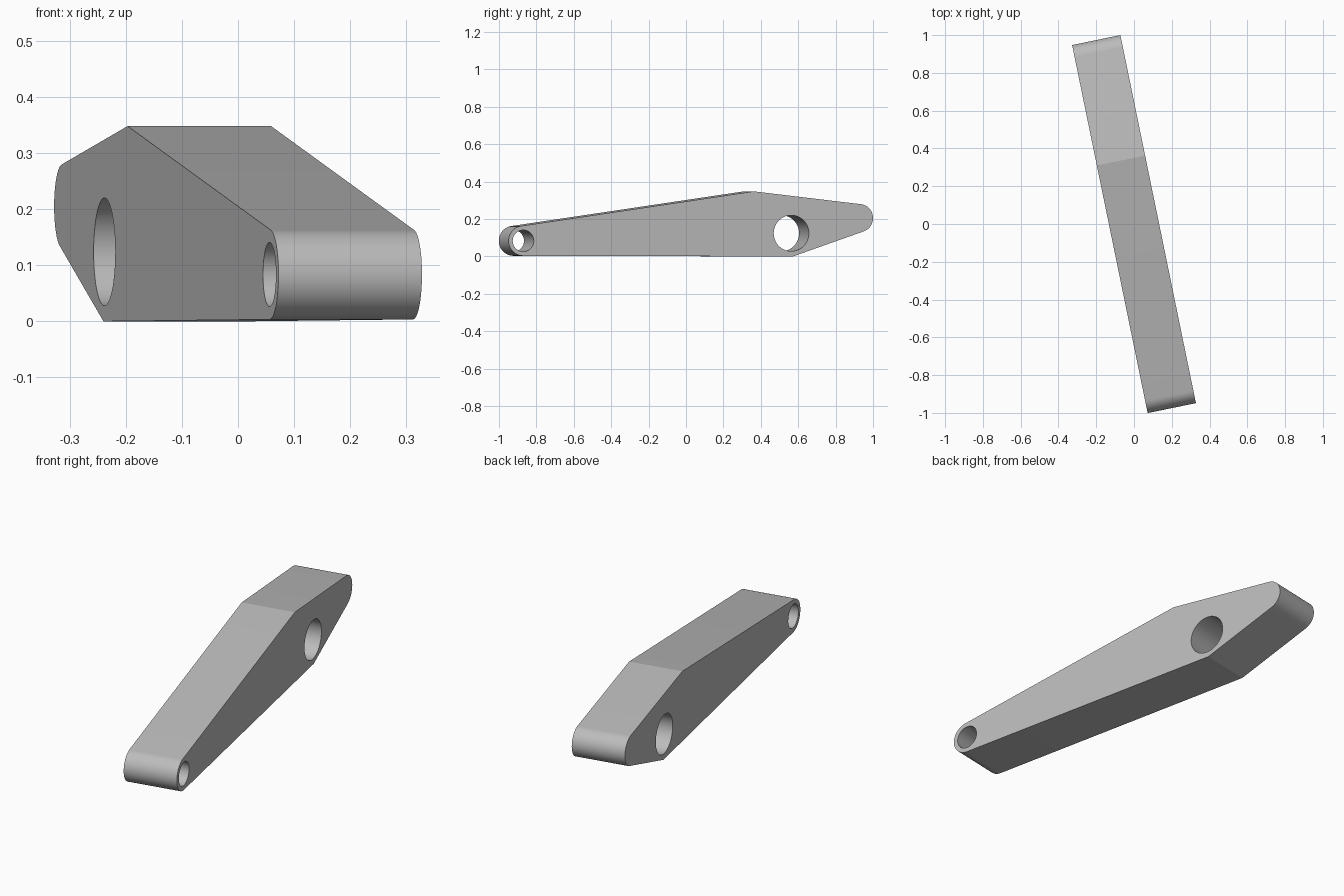
import bpy
import bmesh
from math import atan2, acos, cos, sin, pi, radians
from mathutils import Vector, Matrix

default = bpy.data.objects.get("Cube")
if default:
    bpy.data.objects.remove(default, do_unlink=True)

WIDTH = 0.261
YAW = radians(11.6)

# Side profile landmarks as (length, height)
apex = Vector((0.343, 0.348))
heel = Vector((0.557, 0.0))
nose, nose_r = Vector((-0.915, 0.0835)), 0.08
tail, tail_r = Vector((0.919, 0.205)), 0.075
bores = [(Vector((-0.915, 0.0835)), 0.0575), (Vector((0.548, 0.124)), 0.096)]

grey = bpy.data.materials.new("plain grey")
grey.use_nodes = True
grey.diffuse_color = (0.5, 0.5, 0.5, 1)
bsdf = next(n for n in grey.node_tree.nodes if n.type == 'BSDF_PRINCIPLED')
bsdf.inputs["Base Color"].default_value = (0.5, 0.5, 0.5, 1)


def tangent(point, centre, radius, side):
    """Angle on the circle where the line from the point touches it."""
    d = point - centre
    return atan2(d.y, d.x) + side * acos(radius / d.length)


def arc(centre, radius, start, end, steps=32):
    end = start + (end - start) % (2 * pi)
    angles = [start + (end - start) * i / steps for i in range(steps + 1)]
    return [centre + radius * Vector((cos(a), sin(a))) for a in angles]


def prism(name, outline, width):
    """Extrude a side outline symmetrically across x."""
    bm = bmesh.new()
    face = bm.faces.new([bm.verts.new((-width / 2, p.x, p.y)) for p in outline])
    side = bmesh.ops.extrude_face_region(bm, geom=[face])
    verts = [v for v in side["geom"] if isinstance(v, bmesh.types.BMVert)]
    bmesh.ops.translate(bm, verts=verts, vec=(width, 0, 0))
    bmesh.ops.recalc_face_normals(bm, faces=bm.faces)
    mesh = bpy.data.meshes.new(name)
    bm.to_mesh(mesh)
    bm.free()
    mesh.materials.append(grey)
    obj = bpy.data.objects.new(name, mesh)
    bpy.context.collection.objects.link(obj)
    return obj


# Lever body: straight flanks tangent to two rounded ends
outline = [heel]
outline += arc(tail, tail_r, tangent(heel, tail, tail_r, 1), tangent(apex, tail, tail_r, -1))
outline += [apex]
outline += arc(nose, nose_r, tangent(apex, nose, nose_r, 1), tangent(heel, nose, nose_r, -1))
lever = prism("lever_arm", outline, WIDTH)

bpy.ops.object.select_all(action='DESELECT')
bpy.context.view_layer.objects.active = lever
lever.select_set(True)

# Pin bores cut straight through
for centre, radius in bores:
    cutter = prism("bore_cutter", arc(centre, radius, 0, 2 * pi - 2 * pi / 64, 63), WIDTH * 2)
    cutter.hide_render = True
    cut = lever.modifiers.new("bore", 'BOOLEAN')
    cut.operation = 'DIFFERENCE'
    cut.solver = 'EXACT'
    cut.object = cutter
    bpy.ops.object.modifier_apply(modifier=cut.name)
    bpy.data.objects.remove(cutter, do_unlink=True)

# Turn the finished arm and keep its ridges crisp
lever.data.transform(Matrix.Rotation(YAW, 4, 'Z'))
bpy.ops.object.shade_smooth_by_angle(angle=radians(10))
